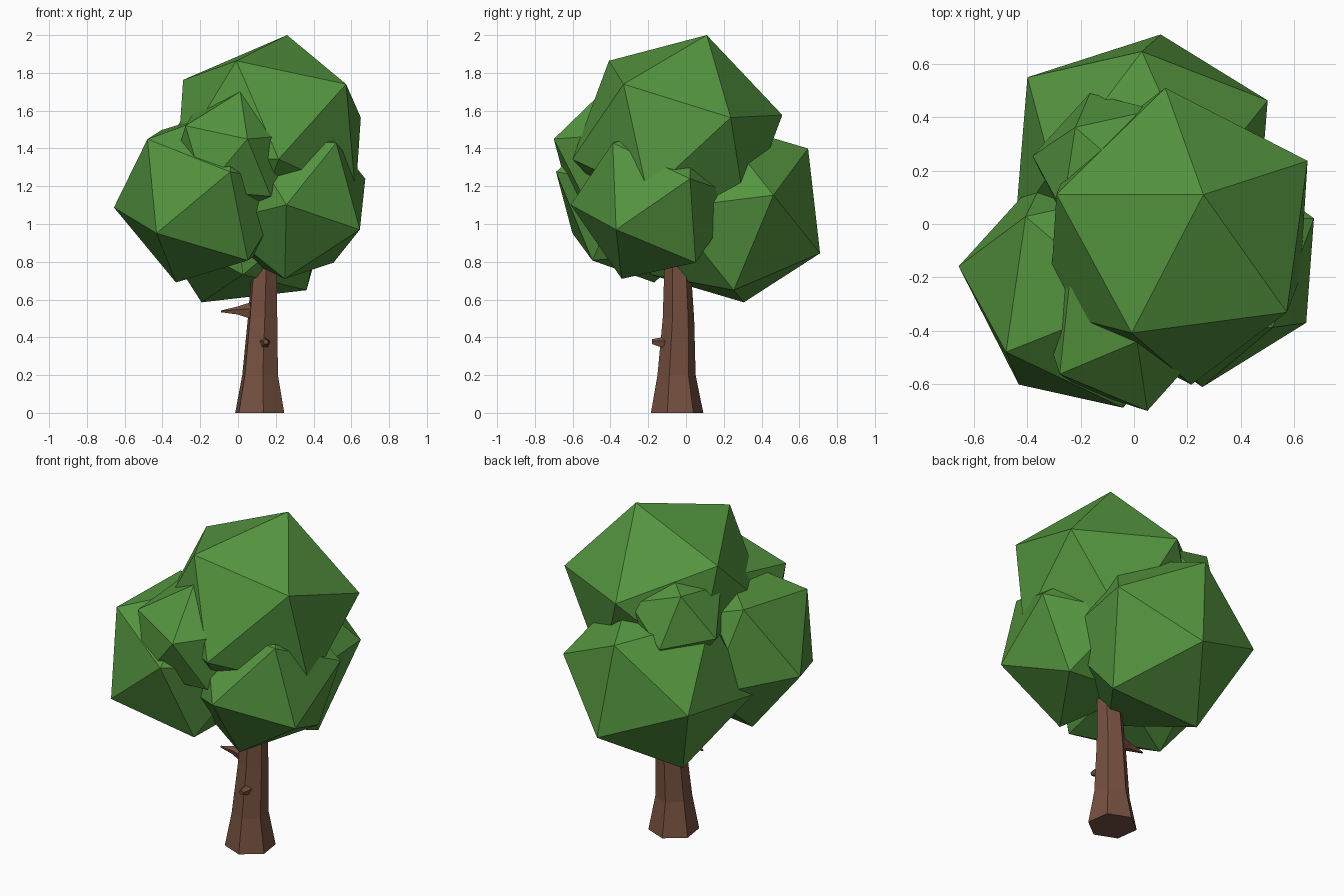
import bpy, bmesh, math
from mathutils import Vector, Matrix

if "Cube" in bpy.data.objects:
    bpy.data.objects.remove(bpy.data.objects["Cube"])


def material(name, rgb):
    m = bpy.data.materials.new(name)
    m.diffuse_color = (*rgb, 1)
    m.use_nodes = True
    m.node_tree.nodes["Principled BSDF"].inputs["Base Color"].default_value = m.diffuse_color
    return m


LEAF = material("leaf_green", (0.09, 0.30, 0.05))
BARK = material("bark_brown", (0.18, 0.08, 0.05))


def finish(name, bm, mat):
    bmesh.ops.recalc_face_normals(bm, faces=bm.faces)
    mesh = bpy.data.meshes.new(name)
    bm.to_mesh(mesh)
    bm.free()
    mesh.materials.append(mat)
    obj = bpy.data.objects.new(name, mesh)
    bpy.context.collection.objects.link(obj)


def leaf_clump(name, center, radius, pole, neighbour):
    """Icosahedron turned so two adjacent corners point at pole and neighbour."""
    c = Vector(center)
    z = (Vector(pole) - c).normalized()
    n = Vector(neighbour) - c
    x = (n - z * n.dot(z)).normalized()
    turn = Matrix((x, z.cross(x), z)).transposed().to_4x4()
    bm = bmesh.new()
    bmesh.ops.create_icosphere(bm, subdivisions=1, radius=radius,
                               matrix=Matrix.Translation(c) @ turn)
    finish(name, bm, LEAF)


def limb(name, rings, sides, axis, start):
    """Loft of regular polygons (center, radius) square to an axis."""
    turn = Vector(axis).to_track_quat('Z', 'Y')
    bm = bmesh.new()
    loops = []
    for center, r in rings:
        angles = [math.radians(start) + math.tau * i / sides for i in range(sides)]
        loops.append([bm.verts.new(Vector(center) + turn @ Vector(
            (r * math.cos(a), r * math.sin(a), 0))) for a in angles])
    for a, b in zip(loops, loops[1:]):
        for i in range(sides):
            j = (i + 1) % sides
            bm.faces.new((a[i], a[j], b[j], b[i]))
    bm.faces.new(loops[0][::-1])
    bm.faces.new(loops[-1])
    finish(name, bm, BARK)


# Foliage clumps
leaf_clump("top_foliage", (0.166, -0.046, 1.46), 0.57, (0.26, 0.11, 2.0), (-0.01, -0.41, 1.86))
leaf_clump("left_foliage", (-0.177, -0.234, 1.152), 0.49, (-0.48, -0.48, 1.45), (-0.43, -0.60, 0.95))
leaf_clump("right_foliage", (0.275, -0.159, 1.124), 0.453, (0.645, -0.37, 0.97), (0.26, -0.61, 1.10))
leaf_clump("back_foliage", (0.028, 0.228, 1.066), 0.535, (0.10, 0.71, 0.845), (0.03, 0.65, 1.40))
leaf_clump("small_front_foliage", (-0.033, -0.376, 1.365), 0.345, (0.05, -0.70, 1.45), (-0.28, -0.56, 1.52))
leaf_clump("small_back_foliage", (-0.082, 0.205, 1.434), 0.304, (-0.22, 0.363, 1.655), (-0.38, 0.255, 1.40))

# Trunk: flared six-sided column running up into the leaves
limb("trunk", [((0.115, -0.047, 0), 0.14), ((0.117, -0.05, 0.2), 0.102),
               ((0.13, -0.04, 0.5), 0.084), ((0.14, -0.045, 0.78), 0.07),
               ((0.14, -0.045, 1.0), 0.06)], 6, (0, 0, 1), -82)

# Broken branch and knot
limb("branch_stub", [((0.10, -0.04, 0.535), 0.055), ((0.05, -0.04, 0.538), 0.042),
                     ((0.0, -0.038, 0.54), 0.024), ((-0.09, -0.035, 0.537), 0.005)],
     5, (-1, 0, 0), 90)
limb("trunk_knot", [((0.14, -0.10, 0.37), 0.032), ((0.145, -0.145, 0.372), 0.025),
                    ((0.148, -0.18, 0.376), 0.014)], 5, (0, -1, 0), 90)
